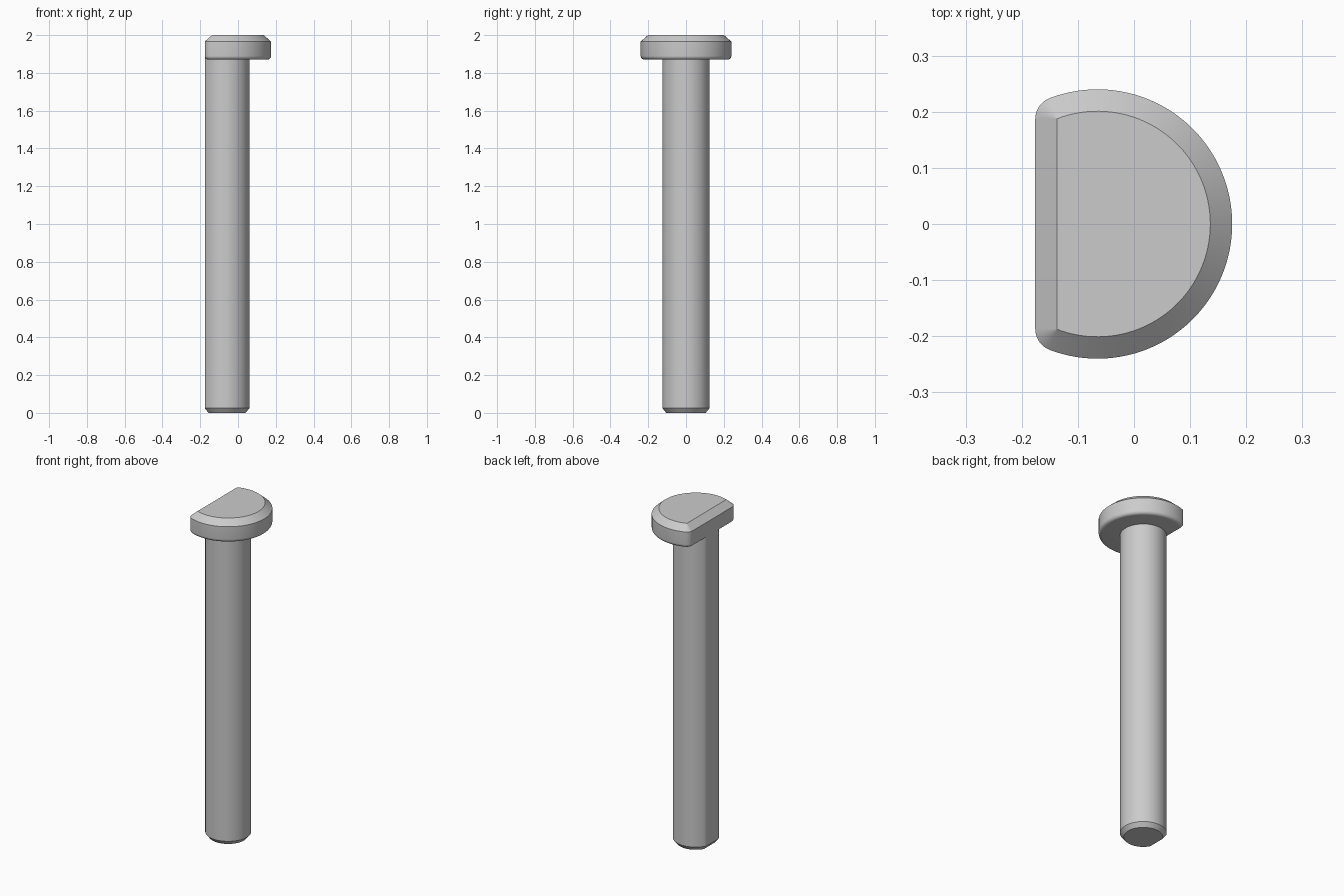
import bpy
import bmesh
import math

if "Cube" in bpy.data.objects:
    bpy.data.objects.remove(bpy.data.objects["Cube"], do_unlink=True)

AXIS_X = -0.065     # shared axis of shaft and head
FLAT = 0.111        # distance from the axis to the flat side
CORNER = 0.04       # rounding where the flat meets the round side

steel = bpy.data.materials.new("steel grey")
steel.use_nodes = True
colour = (0.6, 0.6, 0.6, 1)
steel.diffuse_color = colour
steel.node_tree.nodes["Principled BSDF"].inputs["Base Color"].default_value = colour


def arc(cx, cy, radius, start, end, steps):
    for i in range(steps + 1):
        a = start + (end - start) * i / steps
        yield cx + radius * math.cos(a), cy + radius * math.sin(a)


def d_outline(radius, inset):
    """Round outline with a flat on -x and rounded corners, offset inwards."""
    cx = CORNER - FLAT
    cy = math.sqrt((radius - CORNER) ** 2 - cx ** 2)
    turn = math.atan2(cy, cx)
    r = max(CORNER - inset, 0.0005)
    points = list(arc(0, 0, radius - inset, -turn, turn, 72))
    points += list(arc(cx, cy, r, turn, math.pi, 8))[1:]
    points += list(arc(cx, -cy, r, math.pi, 2 * math.pi - turn, 8))[:-1]
    return points


def loft(name, radius, levels):
    """Stack the outline at each (height, inset) and close both ends."""
    bm = bmesh.new()
    rings = [[bm.verts.new((x + AXIS_X, y, z)) for x, y in d_outline(radius, inset)]
             for z, inset in levels]
    for low, high in zip(rings, rings[1:]):
        for i in range(len(low)):
            j = (i + 1) % len(low)
            bm.faces.new((low[i], low[j], high[j], high[i]))
    bm.faces.new(rings[0][::-1])
    bm.faces.new(rings[-1])
    mesh = bpy.data.meshes.new(name)
    bm.to_mesh(mesh)
    bm.free()
    mesh.materials.append(steel)
    obj = bpy.data.objects.new(name, mesh)
    bpy.context.collection.objects.link(obj)
    bpy.ops.object.select_all(action="DESELECT")
    obj.select_set(True)
    bpy.context.view_layer.objects.active = obj
    bpy.ops.object.shade_smooth_by_angle(angle=math.radians(28))
    return obj


# Shaft with a chamfered tip
loft("shaft", 0.125, [(0, 0.02), (0.025, 0), (1.89, 0)])

# Head: rounded lower rim, straight wall, chamfered top
rim = 0.02
steps = 6
lower_rim = []
for i in range(steps + 1):
    a = math.pi / 2 * i / steps
    lower_rim.append((1.87 + rim * (1 - math.cos(a)), rim * (1 - math.sin(a))))
loft("head", 0.24, lower_rim + [(1.966, 0), (2, 0.039)])
